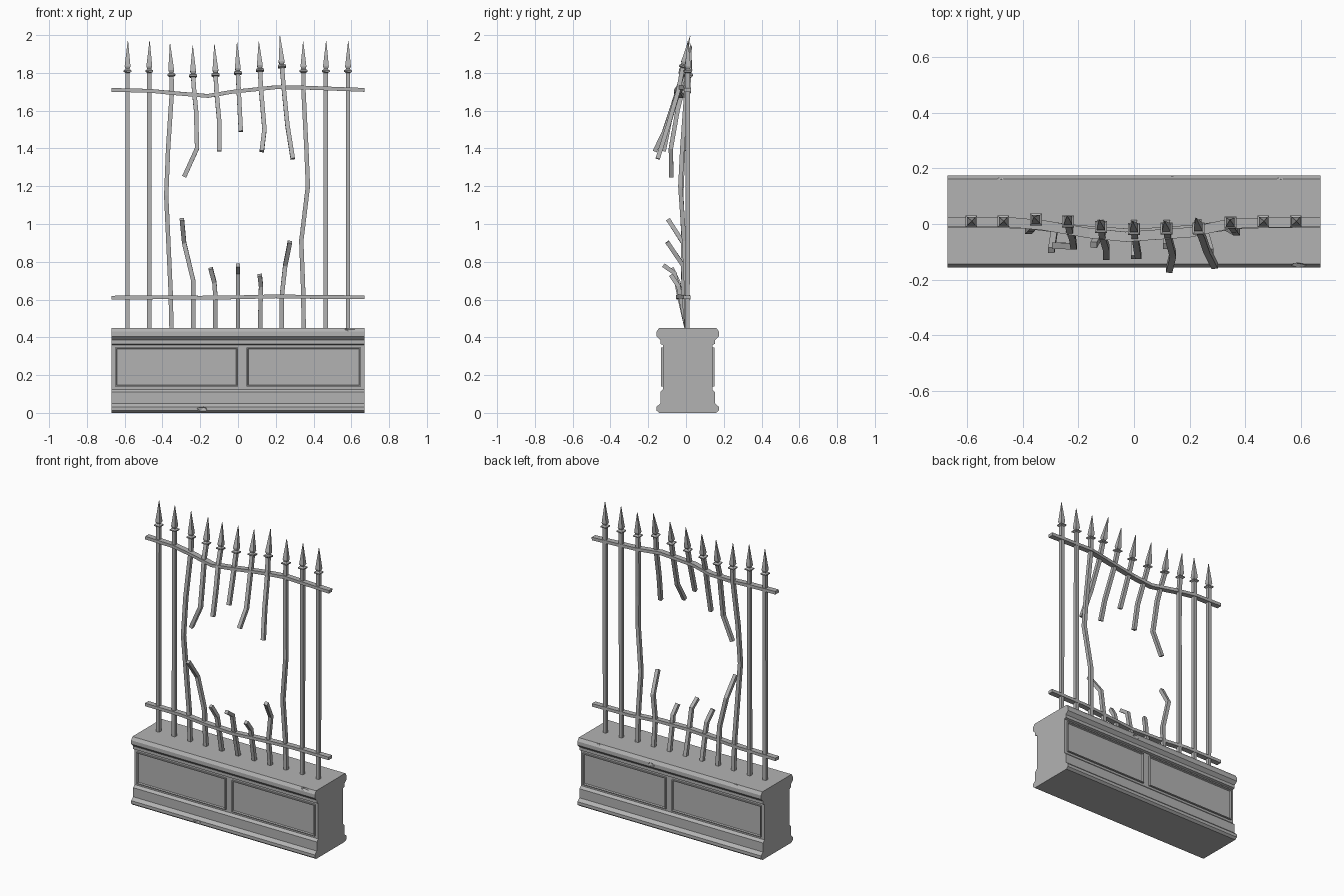
import bpy, bmesh
from mathutils import Vector, Matrix

old = bpy.data.objects.get("Cube")
if old:
    bpy.data.objects.remove(old, do_unlink=True)

grey = bpy.data.materials.new("stone_and_iron_grey")
grey.use_nodes = True
grey.diffuse_color = (0.45, 0.45, 0.45, 1)
grey.node_tree.nodes["Principled BSDF"].inputs["Base Color"].default_value = (0.45, 0.45, 0.45, 1)

MID = 0.009   # depth centre of the plinth


def finish(bm, name):
    bmesh.ops.recalc_face_normals(bm, faces=bm.faces)
    mesh = bpy.data.meshes.new(name)
    bm.to_mesh(mesh)
    bm.free()
    mesh.materials.append(grey)
    obj = bpy.data.objects.new(name, mesh)
    bpy.context.scene.collection.objects.link(obj)
    return obj


def sweep(name, path, sizes, side):
    """Rectangular tube along a path; sizes are half widths (side, other)."""
    bm = bmesh.new()
    pts = [Vector(p) for p in path]
    rings = []
    for i, p in enumerate(pts):
        tangent = (pts[min(i + 1, len(pts) - 1)] - pts[max(i - 1, 0)]).normalized()
        u = (side - tangent * side.dot(tangent)).normalized()
        v = tangent.cross(u)
        a, b = sizes[i]
        rings.append([bm.verts.new(p + u * a * s + v * b * t)
                      for s, t in ((-1, -1), (1, -1), (1, 1), (-1, 1))])
    for r, q in zip(rings, rings[1:]):
        for k in range(4):
            bm.faces.new((r[k], r[(k + 1) % 4], q[(k + 1) % 4], q[k]))
    bm.faces.new(rings[0])
    bm.faces.new(rings[-1])
    return finish(bm, name)


# Moulded plinth: half profile (half depth, height), mirrored and extruded
half = [(.15, 0), (.165, .012), (.165, .032), (.145, .05), (.145, .11), (.13, .125),
        (.13, .36), (.145, .365), (.145, .385), (.165, .405), (.165, .43), (.152, .45)]
outline = half + [(-w, z) for w, z in reversed(half)]
bm = bmesh.new()
end = bm.faces.new([bm.verts.new((-.67, MID + w, z)) for w, z in outline])
ext = bmesh.ops.extrude_face_region(bm, geom=[end])
bmesh.ops.translate(bm, vec=(1.34, 0, 0),
                    verts=[g for g in ext["geom"] if isinstance(g, bmesh.types.BMVert)])
plinth = finish(bm, "plinth")

# Chipped edges of the plinth
bm = bmesh.new()
for x, y, z in ((.59, -.16, .45), (-.19, -.17, .02), (-.475, .18, .455),
                (.53, .18, .455), (.13, .19, .42), (-.2, -.178, .42)):
    bmesh.ops.create_icosphere(bm, subdivisions=1, radius=.03,
                               matrix=Matrix.Translation((x, y, z)) @ Matrix.Diagonal((1.4, .8, .7, 1)))
cutter = finish(bm, "chip_cutter")
cutter.hide_render = True
mod = plinth.modifiers.new("chips", "BOOLEAN")
mod.object = cutter
mod.solver = "EXACT"
bpy.context.view_layer.objects.active = plinth
bpy.ops.object.modifier_apply(modifier=mod.name)
bpy.data.objects.remove(cutter, do_unlink=True)

# Framed panels on both long sides
for face, s in (("front", -1), ("back", 1)):
    for label, x0, x1 in (("right", -.65, 0), ("left", .045, .65)):
        bm = bmesh.new()
        bmesh.ops.create_cube(bm, size=1, matrix=Matrix.Translation(((x0 + x1) / 2, MID + s * .13, .243))
                              @ Matrix.Diagonal((x1 - x0, .022, .208, 1)))
        bm.normal_update()
        outer = [f for f in bm.faces if f.normal.y * s > .9]
        bmesh.ops.inset_region(bm, faces=outer, thickness=.008)
        bmesh.ops.inset_region(bm, faces=outer, thickness=.006, depth=-.008)
        finish(bm, f"{face}_panel_{label}")

# Horizontal rails, pushed forward around the hole
upright = Vector((0, 0, 1))
top_rail = [(-.67, .008, 1.71), (-.465, .008, 1.705), (-.33, -.004, 1.692), (-.16, -.033, 1.678),
            (-.03, -.046, 1.7), (.2, -.03, 1.724), (.35, .002, 1.722), (.67, .008, 1.71)]
low_rail = [(-.67, .006, .61), (-.4, .002, .612), (-.2, -.022, .61), (0, -.036, .612),
            (.2, -.022, .617), (.4, .002, .614), (.67, .006, .612)]
for name, path in (("top_rail", top_rail), ("lower_rail", low_rail)):
    sweep(name, path, [(.01, .018)] * len(path), upright)

# Bars
sideways = Vector((1, 0, 0))
R = .0115


def bar(name, path):
    sweep(name, path, [(R, R)] * len(path), sideways)


def spear(name, path, tip):
    """A bar whose upper end carries a collar and a pointed head."""
    base, tip = Vector(path[-1]), Vector(tip)
    d = (tip - base).normalized()
    pts, sizes = [Vector(p) for p in path], [(R, R)] * len(path)
    length = (tip - base).length
    for step, w in ((.006, .021), (.013, .021), (.02, .01), (.034, .0155), (length, .001)):
        pts.append(base + d * step)
        sizes.append((w, w))
    sweep(name, pts, sizes, sideways)


# Whole bars, the inner pair bowed outwards
for i, x in enumerate((-.585, -.47, .465, .582)):
    spear(f"whole_bar_{i + 1}", [(x, .008, .44), (x, .01, 1.8)], (x + .002, .01, 1.97))
spear("bowed_bar_right", [(-.352, .005, .44), (-.357, .002, .65), (-.38, -.025, 1.15),
                          (-.37, -.015, 1.4), (-.35, .01, 1.7), (-.352, .016, 1.78)], (-.36, .025, 1.955))
spear("bowed_bar_left", [(.348, .005, .44), (.345, .002, .65), (.335, -.01, .91), (.37, -.03, 1.2),
                         (.362, -.02, 1.4), (.347, .002, 1.7), (.347, .005, 1.8)], (.345, .015, 1.965))

# Broken lower stubs
stubs = [
    [(-.237, .005, .44), (-.237, -.012, .7), (-.285, -.015, .9), (-.297, -.095, 1.025)],
    [(-.12, .005, .44), (-.12, -.03, .62), (-.125, -.04, .69), (-.145, -.075, .765)],
    [(0, .005, .44), (0, -.036, .62), (0, -.06, .74), (0, -.12, .782)],
    [(.117, .005, .44), (.12, -.03, .62), (.122, -.04, .67), (.115, -.08, .73)],
    [(.232, .005, .44), (.232, -.012, .62), (.25, -.015, .78), (.275, -.1, .905)],
]
for i, path in enumerate(stubs):
    bar(f"broken_stub_{i + 1}", path)

# Broken hanging spears: path upwards, then the tip
hanging = [
    ([(-.285, -.078, 1.25), (-.217, -.08, 1.4), (-.222, -.045, 1.6), (-.232, -.02, 1.7),
      (-.237, .008, 1.775)], (-.24, .03, 1.945)),
    ([(-.1, -.118, 1.385), (-.1, -.085, 1.55), (-.114, -.04, 1.7), (-.118, -.012, 1.78)],
     (-.125, .015, 1.95)),
    ([(.015, -.115, 1.49), (.004, -.046, 1.7), (0, -.02, 1.79)], (-.005, .01, 1.96)),
    ([(.126, -.165, 1.385), (.14, -.11, 1.5), (.122, -.042, 1.71), (.117, -.018, 1.805)],
     (.11, .01, 1.965)),
    ([(.29, -.15, 1.345), (.262, -.095, 1.52), (.243, -.04, 1.71), (.233, -.018, 1.825)],
     (.222, .022, 1.995)),
]
for i, (path, tip) in enumerate(hanging):
    spear(f"hanging_spear_{i + 1}", path, tip)
